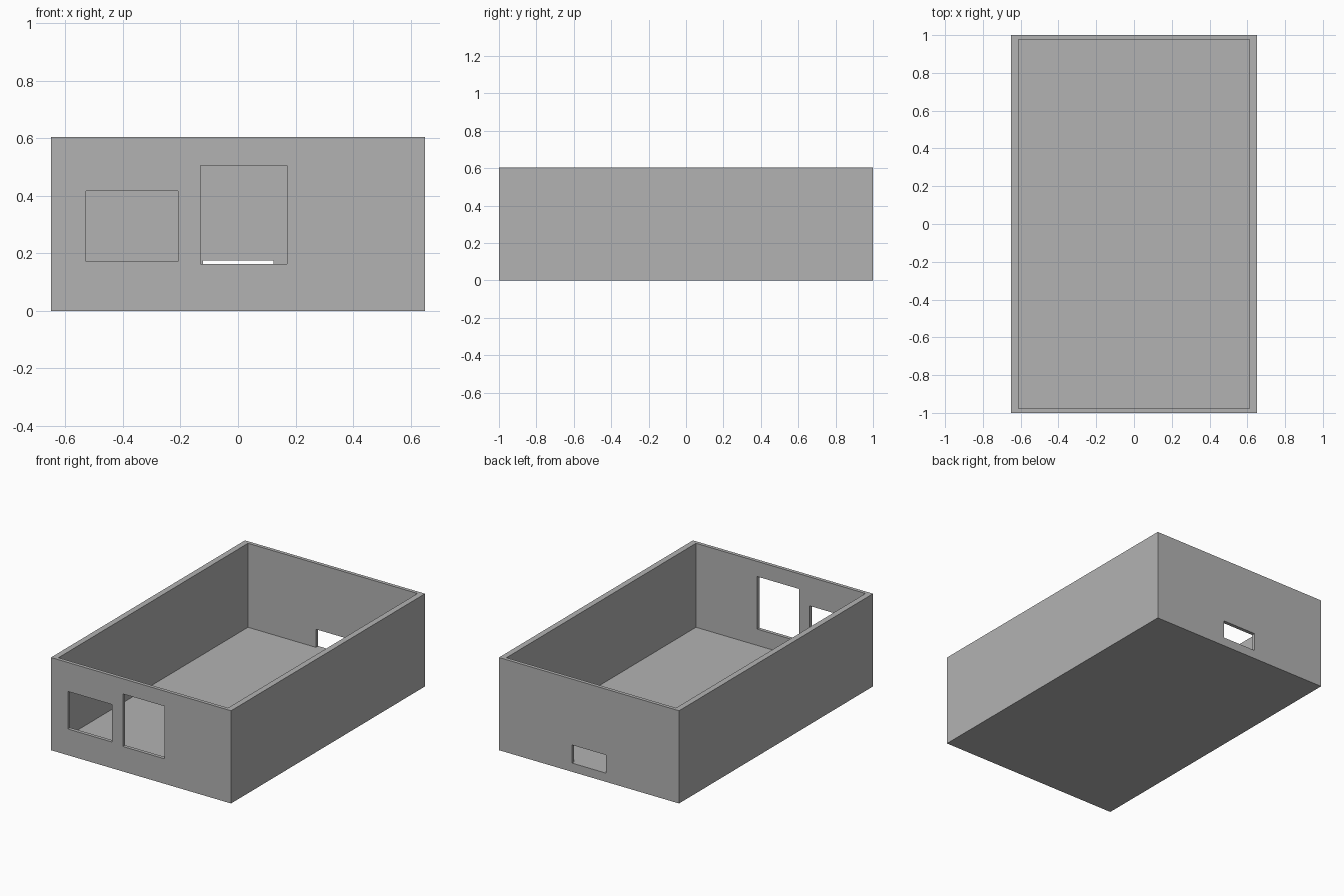
import bpy
import bmesh
from mathutils import Matrix, Vector

cube = bpy.data.objects.get("Cube")
if cube:
    bpy.data.objects.remove(cube, do_unlink=True)

HALF_X, HALF_Y, HEIGHT = 0.65, 1.0, 0.605
INNER_X, INNER_Y, FLOOR = 0.612, 0.977, 0.057

# Plain grey plastic
grey = bpy.data.materials.new("grey plastic")
grey.use_nodes = True
grey.diffuse_color = (0.45, 0.45, 0.45, 1)
grey.node_tree.nodes["Principled BSDF"].inputs["Base Color"].default_value = grey.diffuse_color


def box(name, low, high):
    """Axis-aligned box between two corners."""
    low, high = Vector(low), Vector(high)
    bm = bmesh.new()
    bmesh.ops.create_cube(
        bm, size=1,
        matrix=Matrix.Translation((low + high) / 2) @ Matrix.Diagonal((*(high - low), 1)))
    mesh = bpy.data.meshes.new(name)
    bm.to_mesh(mesh)
    bm.free()
    mesh.materials.append(grey)
    obj = bpy.data.objects.new(name, mesh)
    bpy.context.collection.objects.link(obj)
    return obj


def cut(target, name, low, high):
    """Subtract a box from the target and discard the cutter."""
    cutter = box(name, low, high)
    cutter.hide_render = True
    mod = target.modifiers.new(name, 'BOOLEAN')
    mod.operation = 'DIFFERENCE'
    mod.solver = 'EXACT'
    mod.object = cutter
    bpy.context.view_layer.objects.active = target
    bpy.ops.object.modifier_apply(modifier=name)
    bpy.data.objects.remove(cutter, do_unlink=True)


# Open-topped enclosure
tray = box("enclosure_tray", (-HALF_X, -HALF_Y, 0), (HALF_X, HALF_Y, HEIGHT))
cut(tray, "cavity", (-INNER_X, -INNER_Y, FLOOR), (INNER_X, INNER_Y, HEIGHT + 0.2))

# Two front ports, and a back slot level with the floor
cut(tray, "wide_port", (-0.528, -1.1, 0.171), (-0.209, -0.9, 0.416))
cut(tray, "tall_port", (-0.131, -1.1, 0.163), (0.171, -0.9, 0.506))
cut(tray, "back_slot", (-0.121, 0.9, FLOOR), (0.123, 1.1, 0.175))
